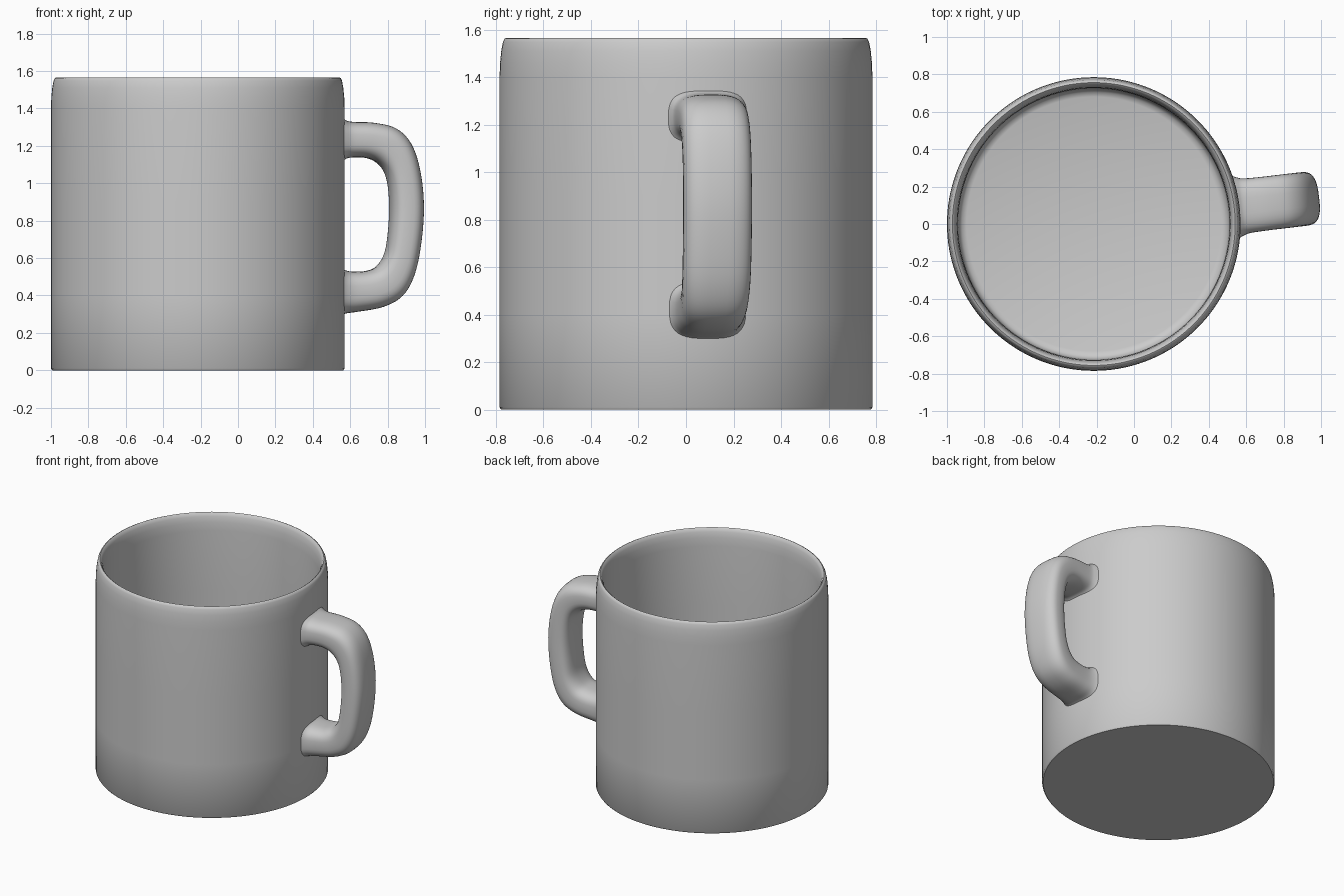
import bpy, bmesh, math
from mathutils import Vector

if "Cube" in bpy.data.objects:
    bpy.data.objects.remove(bpy.data.objects["Cube"])

CX = -0.215                  # axis of the mug body
ANGLE = math.radians(6.8)    # direction of the handle


def finish(name, bm, angle):
    bmesh.ops.recalc_face_normals(bm, faces=bm.faces)
    mesh = bpy.data.meshes.new(name)
    bm.to_mesh(mesh)
    bm.free()
    ob = bpy.data.objects.new(name, mesh)
    bpy.context.collection.objects.link(ob)
    ob.location.x = CX
    bpy.ops.object.select_all(action='DESELECT')
    ob.select_set(True)
    bpy.context.view_layer.objects.active = ob
    bpy.ops.object.shade_smooth_by_angle(angle=math.radians(angle))
    return ob


def skin(bm, rings):
    # bridge successive closed rings and cap both ends
    rows = [[bm.verts.new(p) for p in ring] for ring in rings]
    n = len(rows[0])
    for a, b in zip(rows, rows[1:]):
        for i in range(n):
            j = (i + 1) % n
            bm.faces.new((a[i], a[j], b[j], b[i]))
    bm.faces.new(rows[0])
    bm.faces.new(rows[-1])


def catmull(pts, steps):
    pts = [Vector(p) for p in pts]
    ext = [2 * pts[0] - pts[1]] + pts + [2 * pts[-1] - pts[-2]]
    out = []
    for k in range(len(pts) - 1):
        a, b, c, d = ext[k:k + 4]
        for s in range(steps):
            t = s / steps
            out.append(0.5 * (2 * b + (c - a) * t + (2 * a - 5 * b + 4 * c - d) * t * t
                              + (3 * b - a - 3 * c + d) * t ** 3))
    return out + [pts[-1]]


# Mug body: outer wall, rounded thin rim, inner wall and floor (radius, height)
profile = [(0.778, 0.0), (0.785, 0.010), (0.785, 0.4), (0.785, 0.9), (0.785, 1.40),
           (0.783, 1.46), (0.778, 1.51), (0.771, 1.548), (0.764, 1.562), (0.756, 1.566),
           (0.748, 1.560), (0.739, 1.540), (0.731, 1.50), (0.727, 1.44), (0.726, 1.0),
           (0.725, 0.5), (0.725, 0.13), (0.719, 0.10), (0.704, 0.08), (0.68, 0.072)]
SEG = 144
bm = bmesh.new()
skin(bm, [[(r * math.cos(2 * math.pi * i / SEG), r * math.sin(2 * math.pi * i / SEG), z)
           for i in range(SEG)] for r, z in profile])
finish("mug_body", bm, 40)

# Handle: outer edge and inner edge (front view x, z), then half width
stations = [((0.535, 1.370), (0.535, 1.085), 0.175), ((0.570, 1.342), (0.570, 1.125), 0.158),
            ((0.610, 1.329), (0.610, 1.137), 0.147), ((0.735, 1.323), (0.685, 1.136), 0.144),
            ((0.850, 1.293), (0.745, 1.113), 0.144), ((0.930, 1.212), (0.790, 1.062), 0.144),
            ((0.978, 1.070), (0.813, 0.980), 0.144), ((0.998, 0.880), (0.820, 0.860), 0.144),
            ((0.984, 0.680), (0.812, 0.730), 0.144), ((0.948, 0.510), (0.793, 0.625), 0.143),
            ((0.885, 0.398), (0.748, 0.555), 0.140), ((0.780, 0.338), (0.690, 0.531), 0.138),
            ((0.640, 0.312), (0.620, 0.528), 0.141), ((0.575, 0.302), (0.575, 0.536), 0.152),
            ((0.535, 0.280), (0.535, 0.570), 0.172)]
path = catmull([(*o, *i, w) for o, i, w in stations], 5)
radial = Vector((math.cos(ANGLE), math.sin(ANGLE), 0))
side = Vector((-math.sin(ANGLE), math.cos(ANGLE), 0))
N = 40


def soft(v):
    # superellipse shaping gives the rounded rectangle section
    return math.copysign(abs(v) ** 0.68, v)


rings = []
for ox, oz, ix, iz, w in path:
    outer = radial * (ox - CX) + Vector((0, 0, oz))
    inner = radial * (ix - CX) + Vector((0, 0, iz))
    mid, half = (outer + inner) / 2, (outer - inner) / 2
    rings.append([mid + half * soft(math.cos(2 * math.pi * i / N))
                  + side * w * soft(math.sin(2 * math.pi * i / N)) for i in range(N)])
bm = bmesh.new()
skin(bm, rings)
finish("handle", bm, 60)
